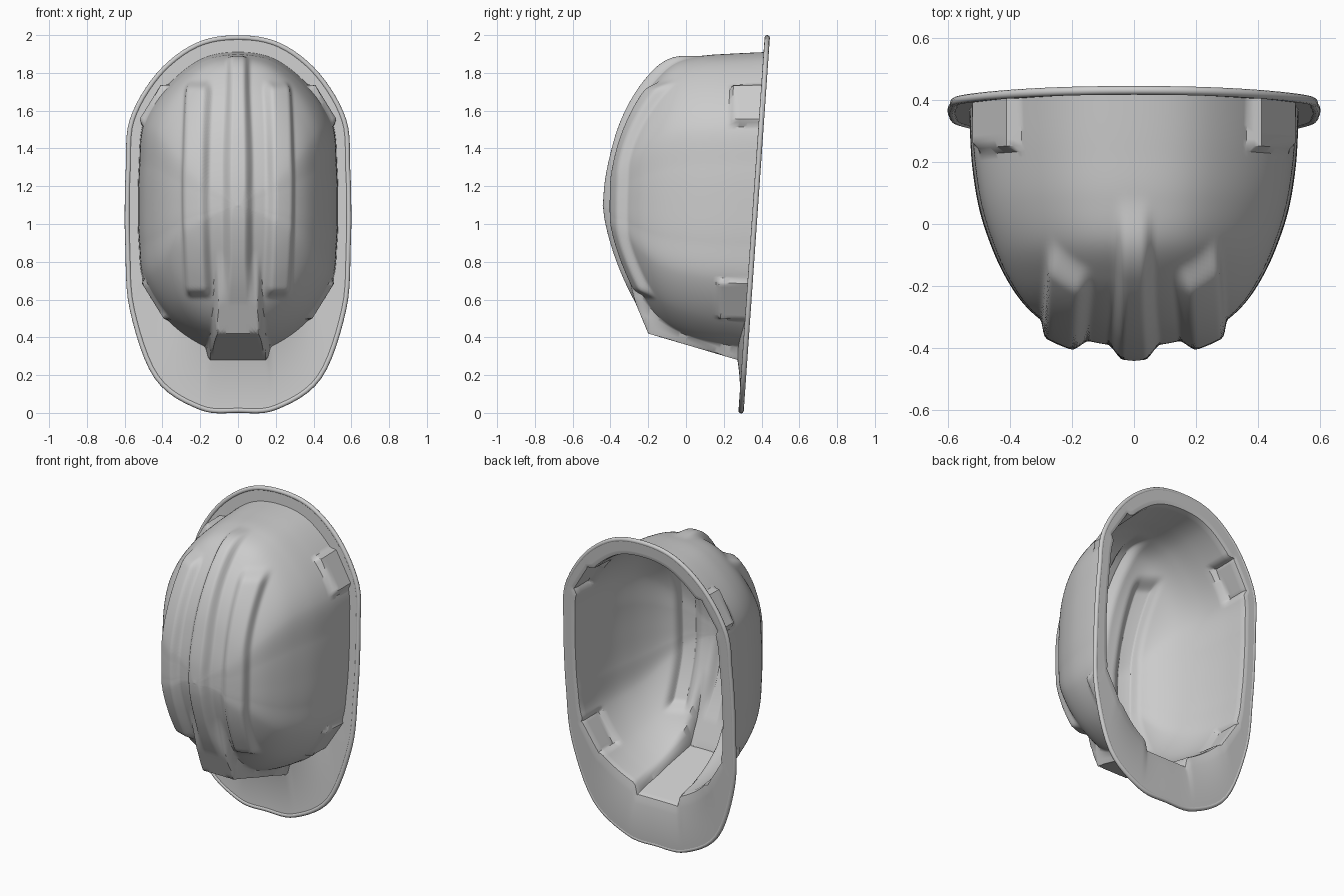
import bpy, bmesh, math
from mathutils import Vector

if "Cube" in bpy.data.objects:
    bpy.data.objects.remove(bpy.data.objects["Cube"])

N = 320            # points around the shell
BRIM, DOME = 12, 80
ZC, TILT = 1.1, 0.07

# half outlines seen from the front (x, z), from top to bottom
BASE = [(0, 1.91), (.2, 1.87), (.385, 1.72), (.502, 1.53), (.525, 1.3), (.53, 1.1),
        (.525, .9), (.497, .69), (.365, .485), (.17, .35), (0, .33)]
RIM = [(0, 1.986), (.22, 1.945), (.42, 1.79), (.56, 1.55), (.58, 1.3), (.586, 1.1),
       (.583, .88), (.56, .55), (.43, .19), (.2, .03), (0, .014)]
# dome levels: depth y, width, upward and downward scale
LEVELS = [(.36, 1, 1, 1), (.2, .985, .99, .97), (.05, .94, .975, .92), (-.08, .86, .93, .84),
          (-.18, .77, .81, .72), (-.26, .665, .66, .55), (-.32, .535, .49, .38),
          (-.36, .38, .31, .23), (-.385, .2, .15, .1), (-.395, 0, 0, 0)]


def smooth(a, b, v):
    t = min(1, max(0, (v - a) / (b - a)))
    return t * t * (3 - 2 * t)


def catmull(pts, f, closed):
    n = len(pts)
    i = min(int(f), n - 1 if closed else n - 2)
    t = f - i
    get = (lambda k: pts[k % n]) if closed else (lambda k: pts[min(max(k, 0), n - 1)])
    return [0.5 * (2 * b + (c - a) * t + (2 * a - 5 * b + 4 * c - d) * t * t
                   + (3 * b - a - 3 * c + d) * t ** 3)
            for a, b, c, d in zip(get(i - 1), get(i), get(i + 1), get(i + 2))]


def outline(half, count):
    loop = half + [(-x, z) for x, z in half[-2:0:-1]]
    return [catmull(loop, len(loop) * i / count, True) for i in range(count)]


def flare(z, k):
    return -.035 * smooth(.55, .3, z) * k


def plane_y(z):
    return .36 + TILT * (z - ZC)


def ridge_height(co):
    x, y, z = abs(co.x), co.y, co.z
    # centre ridge, wider towards the peak, fading out over the back
    w = .075 + .05 * smooth(.85, .45, z) - .015 * smooth(1.3, 1.8, z)
    h = .045 * (1 - smooth(.4 * w, 1.15 * w, x))
    if z > ZC:
        h *= 1 - smooth(-.15, .1, y)
    elif y > -.1:
        h *= 1 - smooth(-.1, .1, y)
    # pair of shorter side ridges
    cx = .225 - .02 * ((z - 1.18) / .57) ** 2
    side = 1 - smooth(.035, .08, abs(x - cx))
    side *= smooth(.60, .68, z) * (1 - smooth(1.68, 1.77, z)) * (1 - smooth(-.1, 0, y))
    return h + .042 * side


# corner slot pads: centre (x, z), outward direction, plane distance, tangent
PADS = [((.465, 1.645), Vector((.85, 0, .526)), 1.261),
        ((.445, .595), Vector((.85, 0, -.526)), .072)]


def push_pads(co):
    sx = -1 if co.x < 0 else 1
    p = Vector((abs(co.x), co.y, co.z))
    for (cx, cz), n, d in PADS:
        t = abs((p.x - cx) * n.z - (p.z - cz) * n.x)
        m = 1 - smooth(.108, .128, t)
        m *= smooth(plane_y(cz) - .165, plane_y(cz) - .145, p.y)
        gap = d - p.dot(n)
        if m > 0 and 0 < gap < .15:
            p += n * gap * m
    return Vector((p.x * sx, p.y, p.z))


def push_front_block(co):
    y = co.y
    line = .42 - (y + .2) * (.295 if y > -.2 else 2.4)
    half = .12 + .04 * (y + .2) / .44
    m = (1 - smooth(half - .012, half + .012, abs(co.x))) * smooth(-.34, -.26, y)
    return Vector((co.x, y, co.z + (min(co.z, line) - co.z) * m))


# shell: dome rings
base, rim = outline(BASE, N), outline(RIM, N)
bm = bmesh.new()
dome = []
for j in range(DOME):
    Y, w, up, down = catmull(LEVELS, (len(LEVELS) - 1) * j / DOME, False)
    k = (Y + .395) / .755
    ring = []
    for x, z in base:
        zz = ZC + (z - ZC) * (up if z > ZC else down)
        ring.append(bm.verts.new((x * w, Y + k * TILT * (zz - ZC) + flare(zz, k ** 4), zz)))
    dome.append(ring)
pole = bm.verts.new((0, -.396, ZC))


def bridge(a, b):
    for i in range(N):
        bm.faces.new((a[i], a[(i + 1) % N], b[(i + 1) % N], b[i]))


for a, b in zip(dome, dome[1:]):
    bridge(a, b)
for i in range(N):
    bm.faces.new((dome[-1][i], dome[-1][(i + 1) % N], pole))
bm.normal_update()

# shell: ridges, pads and front block pressed into the dome
out = 1 if pole.normal.y < 0 else -1
moved = {v: v.co + v.normal * out * ridge_height(v.co) for v in bm.verts}
for v, co in moved.items():
    v.co = push_pads(co)
for ring in dome:
    for v, (x, z) in zip(ring, base):
        if z < .5:
            v.co = push_front_block(v.co)

# shell: brim rings from the dome base to the rim
prev = dome[0]
for j in range(1, BRIM + 1):
    t = j / BRIM
    ring = []
    for v, (rx, rz) in zip(dome[0], rim):
        x, z = v.co.x + (rx - v.co.x) * t, v.co.z + (rz - v.co.z) * t
        y = plane_y(z) + (v.co.y - plane_y(v.co.z)) * (1 - t) ** 2
        ring.append(bm.verts.new((x, y, z)))
    bridge(ring, prev)
    prev = ring
bm.normal_update()
if pole.normal.y > 0:
    bmesh.ops.reverse_faces(bm, faces=bm.faces[:])
mesh = bpy.data.meshes.new("helmet_shell")
bm.to_mesh(mesh)
bm.free()
shell = bpy.data.objects.new("helmet_shell", mesh)
bpy.context.collection.objects.link(shell)
solid = shell.modifiers.new("thickness", 'SOLIDIFY')
solid.thickness = .02
solid.offset = -1

# rounded bead along the brim edge
curve = bpy.data.curves.new("brim_bead", 'CURVE')
curve.dimensions = '3D'
curve.bevel_depth = .014
curve.bevel_resolution = 3
edge = outline(RIM, 120)
spline = curve.splines.new('POLY')
spline.points.add(len(edge) - 1)
for p, (x, z) in zip(spline.points, edge):
    p.co = (x, plane_y(z) + .008, z, 1)
spline.use_cyclic_u = True
bead = bpy.data.objects.new("brim_bead", curve)
bpy.context.collection.objects.link(bead)


def activate(ob):
    bpy.ops.object.select_all(action='DESELECT')
    ob.select_set(True)
    bpy.context.view_layer.objects.active = ob


activate(bead)
bpy.ops.object.convert(target='MESH')
activate(shell)
bpy.ops.object.modifier_apply(modifier="thickness")
for ob in (shell, bpy.context.scene.objects["brim_bead"]):
    activate(ob)
    bpy.ops.object.shade_smooth_by_angle(angle=math.radians(40))
